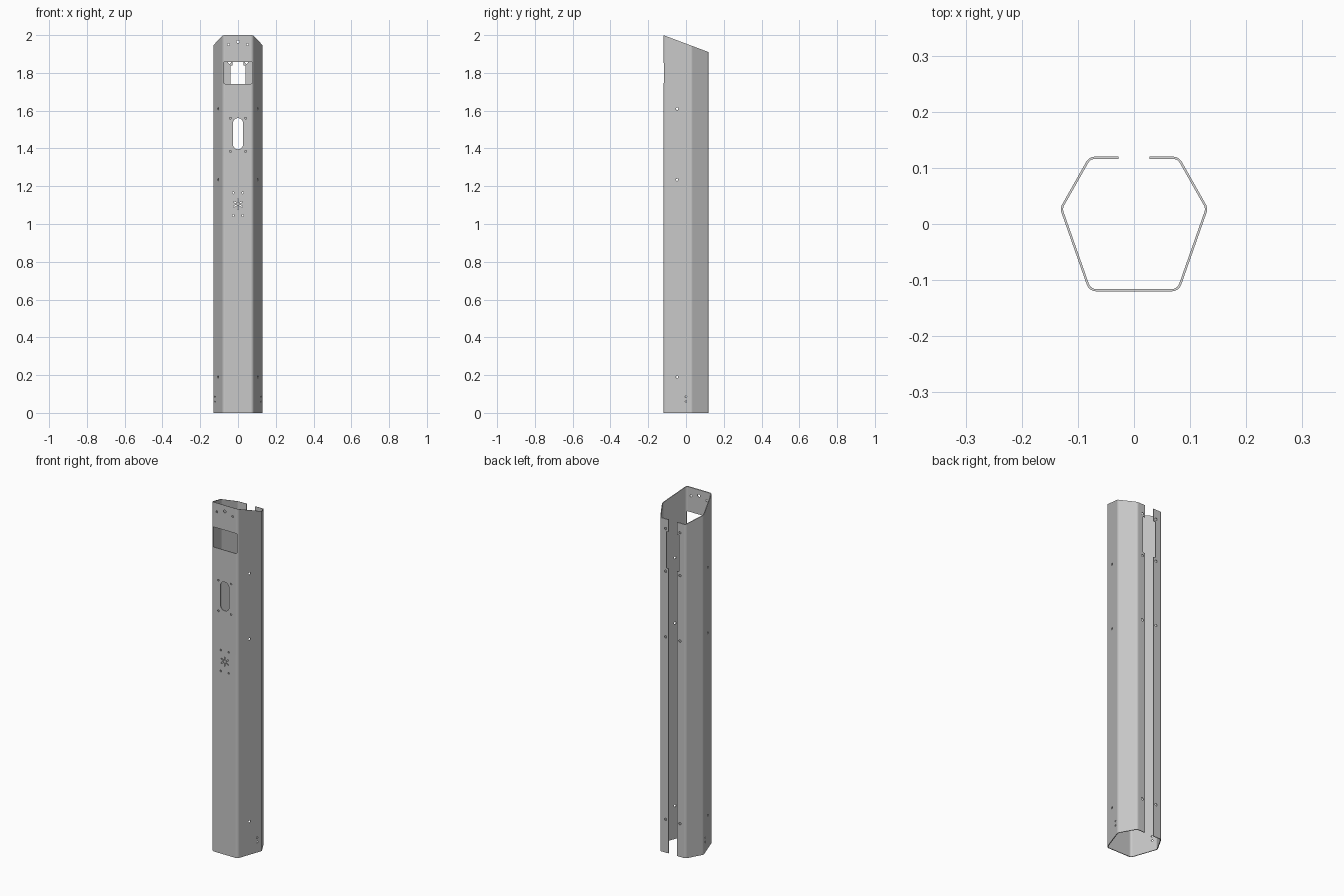
import bpy, bmesh, math
from mathutils import Vector, Matrix

if "Cube" in bpy.data.objects:
    bpy.data.objects.remove(bpy.data.objects["Cube"])

T = 0.004          # sheet thickness
R = 0.018          # outer bend radius
SEG = 6            # segments per bend

steel = bpy.data.materials.new("grey_steel")
steel.diffuse_color = (0.58, 0.58, 0.58, 1)
steel.use_nodes = True
steel.node_tree.nodes["Principled BSDF"].inputs["Base Color"].default_value = steel.diffuse_color


def bent_path(corners):
    """Rounded open path as (point, outward normal) pairs."""
    out = []
    pts = [Vector(c) for c in corners]
    nrm = lambda d: Vector((d.y, -d.x))
    out.append((pts[0], nrm((pts[1] - pts[0]).normalized())))
    for a, b, c in zip(pts, pts[1:], pts[2:]):
        d0, d1 = (b - a).normalized(), (c - b).normalized()
        turn = d0.angle(d1)
        start = b - d0 * R * math.tan(turn / 2)
        n0 = nrm(d0)
        centre = start - n0 * R
        for i in range(SEG + 1):
            n = Matrix.Rotation(turn * i / SEG, 2) @ n0
            out.append((centre + n * R, n))
    out.append((pts[-1], nrm((pts[-1] - pts[-2]).normalized())))
    return out


# Folded sheet shell with a slanted top and an open back
half = [(0.080, -0.12), (0.132, 0.028), (0.080, 0.12), (0.028, 0.12)]
path = bent_path([(-x, y) for x, y in reversed(half)] + half)
ring = [p for p, n in path] + [p - n * T for p, n in reversed(path)]
bm = bmesh.new()
low = [bm.verts.new((p.x, p.y, 0)) for p in ring]
top = [bm.verts.new((p.x, p.y, 2 - 0.09 * (p.y + 0.12) / 0.24)) for p in ring]
n = len(ring)
k = len(path)
for i in range(n):
    j = (i + 1) % n
    bm.faces.new((low[i], low[j], top[j], top[i]))
for i in range(k - 1):
    a, b, c, d = i, i + 1, n - 2 - i, n - 1 - i
    bm.faces.new((top[a], top[b], top[c], top[d]))
    bm.faces.new((low[d], low[c], low[b], low[a]))
bmesh.ops.recalc_face_normals(bm, faces=bm.faces)
mesh = bpy.data.meshes.new("post_shell")
bm.to_mesh(mesh)
bm.free()
mesh.materials.append(steel)
shell = bpy.data.objects.new("post_shell", mesh)
bpy.context.collection.objects.link(shell)

# Cutters: rounded slots pushed through one wall
cut = bmesh.new()


def slot(pos, w, h, r, facing=(0, -1, 0), spin=0, depth=0.03, seg=4):
    z = Vector(facing).normalized()
    x = Vector((0, 0, 1)).cross(z)
    m = Matrix((x, Vector((0, 0, 1)), z)).transposed() @ Matrix.Rotation(spin, 3, 'Z')
    prof = []
    for q, (sx, sy) in enumerate([(1, 1), (-1, 1), (-1, -1), (1, -1)]):
        for i in range(seg + 1):
            a = math.pi / 2 * (q + i / seg)
            p = (sx * (w / 2 - r) + r * math.cos(a), sy * (h / 2 - r) + r * math.sin(a))
            if not prof or (Vector(p) - Vector(prof[-1])).length > 1e-5:
                prof.append(p)
    if (Vector(prof[0]) - Vector(prof[-1])).length < 1e-5:
        prof.pop()
    ends = [[cut.verts.new(Vector(pos) + m @ Vector((u, v, s * depth / 2))) for u, v in prof]
            for s in (-1, 1)]
    cut.faces.new(ends[0][::-1])
    cut.faces.new(ends[1])
    for i in range(len(prof)):
        j = (i + 1) % len(prof)
        cut.faces.new((ends[0][i], ends[0][j], ends[1][j], ends[1][i]))


def hole(pos, r=0.006, facing=(0, -1, 0)):
    slot(pos, 2 * r, 2 * r, r, facing, seg=3)


F = -0.118
slot((0, F, 1.80), 0.152, 0.115, 0.006, depth=0.04)     # display window
slot((0, F, 1.478), 0.054, 0.165, 0.0265, seg=6)        # tall reader slot
hole((0, F, 1.965), 0.008)
for i in range(6):                                      # speaker star
    a = math.radians(90 + 60 * i)
    slot((0.018 * math.cos(a), F, 1.105 + 0.018 * math.sin(a)), 0.02, 0.006, 0.0029, spin=a)
for s in (-1, 1):
    hole((0.05 * s, F, 1.95))
    for z in (1.56, 1.385):
        hole((0.04 * s, F, z), 0.005)
    for z in (1.165, 1.045):
        hole((0.025 * s, F, z), 0.005)
    # side wall holes
    side = (0.148 * s, -0.052, 0)
    for z in (1.61, 1.235, 0.19):
        hole((0.104 * s, -0.047, z), 0.007, side)
    for z in (0.06, 0.085):
        hole((0.1205 * s, 0.0, z), 0.005, side)
    # back flange holes and widened gap
    for z in (1.855, 1.61, 1.235, 0.19):
        hole((0.045 * s, 0.118, z), 0.007, (0, 1, 0))
    slot((0.030 * s, 0.118, 1.735), 0.02, 0.21, 0.002, (0, 1, 0))

bmesh.ops.recalc_face_normals(cut, faces=cut.faces)
cmesh = bpy.data.meshes.new("hole_cutter")
cut.to_mesh(cmesh)
cut.free()
cutter = bpy.data.objects.new("hole_cutter", cmesh)
bpy.context.collection.objects.link(cutter)
cutter.hide_render = True

mod = shell.modifiers.new("holes", 'BOOLEAN')
mod.operation = 'DIFFERENCE'
mod.solver = 'EXACT'
mod.object = cutter
bpy.context.view_layer.objects.active = shell
shell.select_set(True)
bpy.ops.object.modifier_apply(modifier=mod.name)
bpy.data.objects.remove(cutter)

# Smooth bends, crisp sheet edges
bpy.ops.object.shade_smooth_by_angle(angle=math.radians(25))
wn = shell.modifiers.new("flat_panels", 'WEIGHTED_NORMAL')
wn.keep_sharp = True
